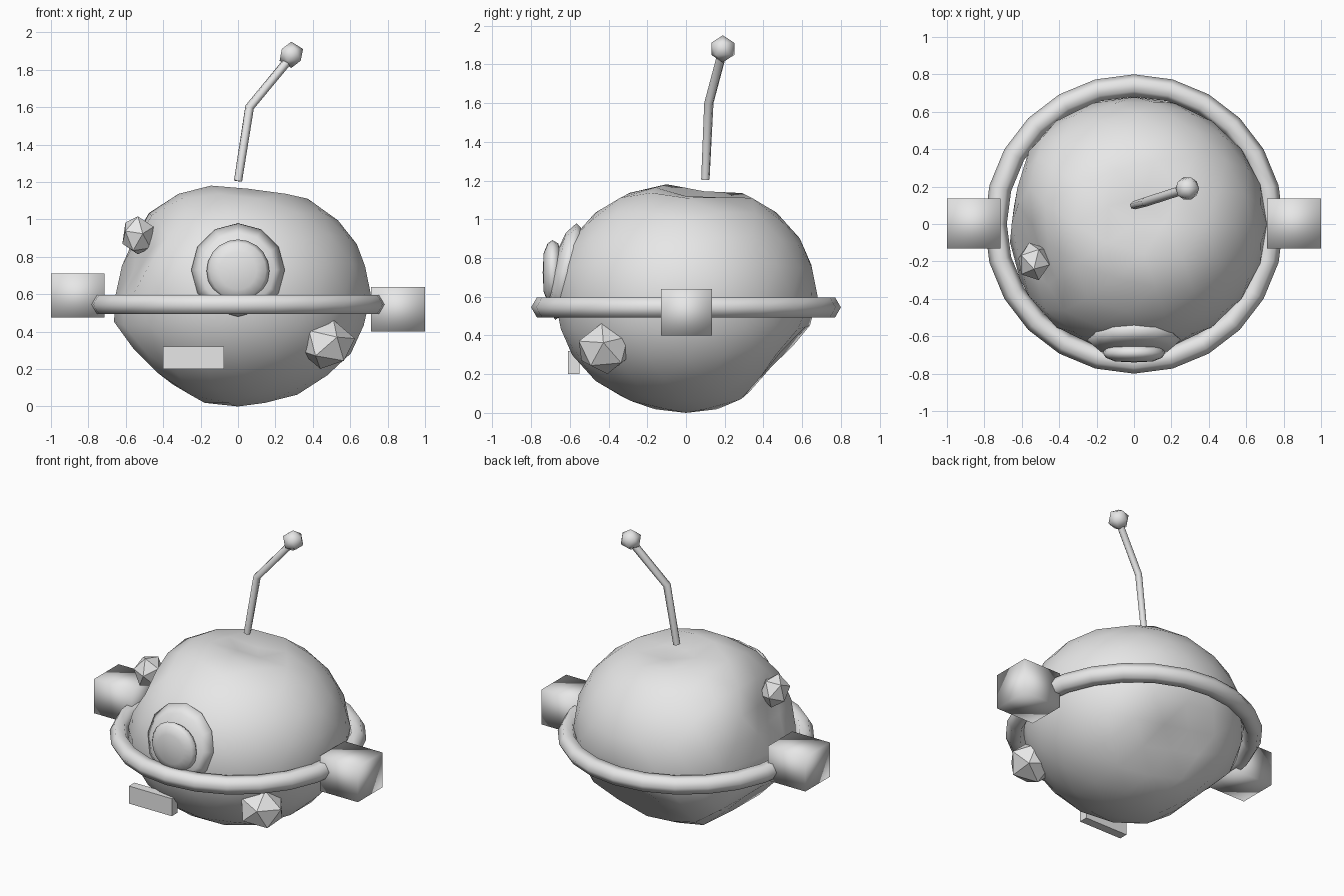
import bpy, bmesh, math
from mathutils import Vector, Matrix

if "Cube" in bpy.data.objects:
    bpy.data.objects.remove(bpy.data.objects["Cube"])

grey = bpy.data.materials.new("plain_grey")
grey.diffuse_color = (0.8, 0.8, 0.8, 1)
grey.use_nodes = True
grey.node_tree.nodes["Principled BSDF"].inputs["Base Color"].default_value = grey.diffuse_color


def finish(name, bm, loc=(0, 0, 0), smooth=True):
    """Turn a bmesh into a named, shaded object."""
    bmesh.ops.recalc_face_normals(bm, faces=bm.faces)
    me = bpy.data.meshes.new(name)
    for f in bm.faces:
        f.smooth = smooth
    bm.to_mesh(me)
    bm.free()
    me.materials.append(grey)
    ob = bpy.data.objects.new(name, me)
    ob.location = loc
    bpy.context.collection.objects.link(ob)
    return ob


def ico(name, loc, scale, level, smooth, turn=None):
    bm = bmesh.new()
    bmesh.ops.create_icosphere(bm, subdivisions=level, radius=1)
    if turn:
        bmesh.ops.transform(bm, matrix=turn, verts=bm.verts)
    bmesh.ops.scale(bm, vec=scale, verts=bm.verts)
    return finish(name, bm, loc, smooth)


def box(name, lo, hi, smooth):
    lo, hi = Vector(lo), Vector(hi)
    bm = bmesh.new()
    bmesh.ops.create_cube(bm, size=1)
    bmesh.ops.scale(bm, vec=hi - lo, verts=bm.verts)
    return finish(name, bm, (lo + hi) / 2, smooth)


def disc(name, profile, z, sides, lean=0):
    """Turn a (radius, y) profile around the y axis, leaning back at the top."""
    bm = bmesh.new()
    pts = [bm.verts.new((q, y, 0)) for q, y in profile]
    edges = [bm.edges.new(p) for p in zip(pts, pts[1:])]
    bmesh.ops.spin(bm, geom=pts + edges, cent=(0, 0, 0), axis=(0, 1, 0),
                   angle=2 * math.pi, steps=sides, use_merge=True)
    bmesh.ops.remove_doubles(bm, verts=bm.verts, dist=0.001)
    for v in bm.verts:
        v.co.y += lean * v.co.z
    return finish(name, bm, (0, 0, z))


# Body: a squashed ball with a few dents (place, reach, depth)
centre = Vector((0, 0, 0.6))
dents = [
    ((0.06, 0.08, 1.19), 0.27, 0.09),    # top
    ((-0.60, -0.20, 0.80), 0.31, 0.11),  # left side
    ((-0.70, 0.12, 0.66), 0.36, 0.06),   # left waist
    ((0.03, 0.53, 0.22), 0.31, 0.10),    # lower back
    ((-0.52, 0.03, 0.23), 0.28, 0.08),   # lower left
]
body = ico("body", centre, (0.71, 0.68, 0.6), 3, True)
for v in body.data.vertices:
    start = v.co.copy()
    for place, reach, depth in dents:
        d = (start + centre - Vector(place)).length / reach
        if d < 1:
            v.co -= start.normalized() * depth * (1 - d * d)

# Belt ring: six-sided tube around the middle
bm = bmesh.new()
N, M, R, r = 24, 6, 0.74, 0.06
loops = []
for i in range(N):
    a = 2 * math.pi * i / N
    loop = []
    for j in range(M):
        b = 2 * math.pi * j / M
        q = R + r * math.cos(b)
        loop.append(bm.verts.new((q * math.cos(a), q * math.sin(a), r * math.sin(b))))
    loops.append(loop)
for i in range(N):
    for j in range(M):
        p, n, k = loops[i], loops[(i + 1) % N], (j + 1) % M
        bm.faces.new((p[j], n[j], n[k], p[k]))
finish("belt_ring", bm, (0, 0, 0.545))

# Side pods: softly shaded boxes at different heights
box("left_pod", (-1, -0.13, 0.475), (-0.715, 0.135, 0.71), True)
box("right_pod", (0.712, -0.13, 0.40), (1, 0.135, 0.64), True)

# Eye: a thick leaning rim with a smaller rounded disc in front
disc("eye_rim", [(0, -0.685), (0.12, -0.685), (0.2, -0.665), (0.25, -0.62),
                 (0.21, -0.575), (0.13, -0.56), (0, -0.56)], 0.73, 12, 0.22)
disc("eye", [(0, -0.74), (0.1, -0.735), (0.15, -0.715), (0.168, -0.69),
             (0.15, -0.66), (0.1, -0.645), (0, -0.645)], 0.725, 20)

# Mouth plate
box("mouth", (-0.4, -0.61, 0.2), (-0.075, -0.55, 0.32), False)

# Faceted lumps stuck to the hull
ico("lower_lump", (0.475, -0.42, 0.332), (0.155, 0.15, 0.135), 1, False,
    Matrix.Rotation(0.23, 4, 'Y') @ Matrix.Rotation(0.1, 4, 'X'))
ico("upper_lump", (-0.535, -0.2, 0.915), (0.093, 0.105, 0.11), 1, False,
    Matrix.Rotation(0.4, 4, 'X'))

# Antenna rod: bent six-sided tube
curve = bpy.data.curves.new("antenna_rod", 'CURVE')
curve.dimensions = '3D'
curve.bevel_depth = 0.025
curve.bevel_resolution = 1
curve.use_fill_caps = True
sp = curve.splines.new('POLY')
sp.points.add(2)
for p, co, rad in zip(sp.points, [(0, 0.1, 1.205), (0.062, 0.118, 1.6), (0.285, 0.19, 1.87)],
                      (0.9, 1, 1)):
    p.co = (*co, 1)
    p.radius = rad
curve.materials.append(grey)
rod = bpy.data.objects.new("antenna_rod", curve)
bpy.context.collection.objects.link(rod)
bpy.context.view_layer.objects.active = rod
rod.select_set(True)
bpy.ops.object.convert(target='MESH')
for f in rod.data.polygons:
    f.use_smooth = True

# Antenna tip
ico("antenna_tip", (0.285, 0.19, 1.88), (0.07, 0.07, 0.07), 1, True)
